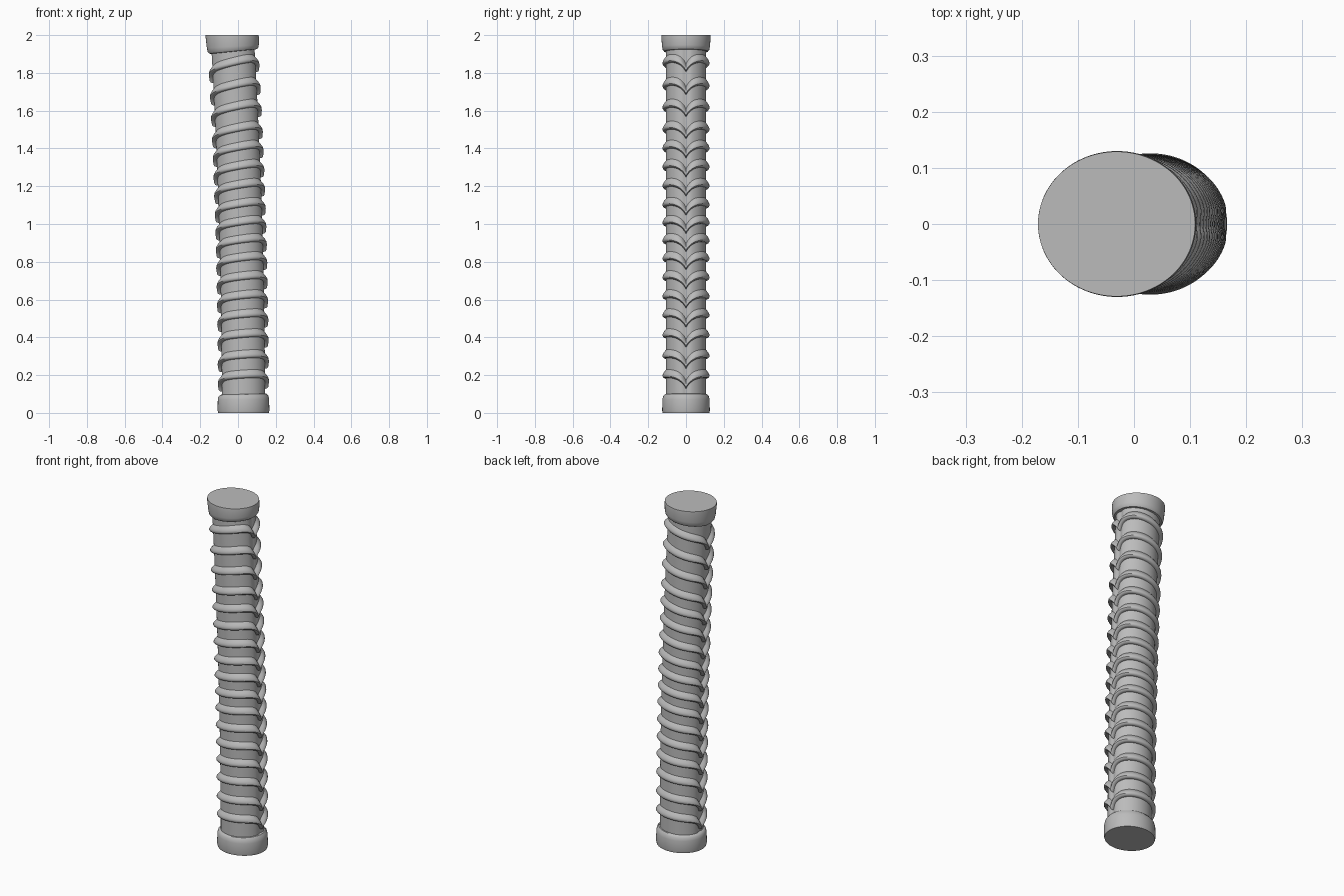
import bpy, bmesh
from math import sin, cos, exp, pi

if "Cube" in bpy.data.objects:
    bpy.data.objects.remove(bpy.data.objects["Cube"])

SIDES = 96

stone = bpy.data.materials.new("grey stone")
stone.use_nodes = True
stone.diffuse_color = (0.5, 0.5, 0.5, 1)
stone.node_tree.nodes["Principled BSDF"].inputs["Base Color"].default_value = (0.5, 0.5, 0.5, 1)


def surface(angle, z, out, groove=0.008):
    """Point on the gently bowed oval shaft, pushed outward by out."""
    out -= groove * exp(-(sin(angle) / 0.15) ** 2)
    bow = 0.029 - 0.015 * z * z
    return (bow + (0.118 + out) * cos(angle), (0.107 + out) * sin(angle), z)


def loft(name, rows, closed):
    """Skin loops of points, either capped at both ends or closed into a ring."""
    bm = bmesh.new()
    loops = [[bm.verts.new(p) for p in row] for row in rows]
    pairs = list(zip(loops, loops[1:]))
    if closed:
        pairs.append((loops[-1], loops[0]))
    else:
        bm.faces.new(loops[0])
        bm.faces.new(loops[-1])
    for low, high in pairs:
        for i in range(SIDES):
            j = (i + 1) % SIDES
            bm.faces.new((low[i], low[j], high[j], high[i]))
    bmesh.ops.recalc_face_normals(bm, faces=bm.faces)
    mesh = bpy.data.meshes.new(name)
    bm.to_mesh(mesh)
    bm.free()
    mesh.materials.append(stone)
    obj = bpy.data.objects.new(name, mesh)
    bpy.context.collection.objects.link(obj)
    bpy.ops.object.select_all(action='DESELECT')
    obj.select_set(True)
    bpy.context.view_layer.objects.active = obj
    bpy.ops.object.shade_smooth_by_angle(angle=0.7)


ANGLES = [2 * pi * i / SIDES for i in range(SIDES)]

# Shaft
loft("shaft", [[surface(a, 0.04 + 1.92 * k / 40, 0) for a in ANGLES]
               for k in range(41)], False)

# End collars: (height, outward push, tilt) from bottom to top
bottom = [(0, 0.016, 0), (0.012, 0.019, 0), (0.07, 0.018, 0),
          (0.088, 0.014, 0.002), (0.098, 0.006, 0.003), (0.1, -0.004, 0.003)]
top = [(1.912, -0.004, 0.012), (1.914, 0.01, 0.012), (1.924, 0.017, 0.012),
       (1.94, 0.02, 0.008), (1.985, 0.023, 0), (2, 0.022, 0)]
for name, profile in (("bottom_collar", bottom), ("top_collar", top)):
    loft(name, [[surface(a, z + tilt * cos(a), out, 0) for a in ANGLES]
                for z, out, tilt in profile], False)

# Raised rings dipping to a point on both sides, tilting more toward the top
RIDGE = [(0.036, -0.006), (0.026, 0.004), (0.016, 0.013), (0.006, 0.019),
         (-0.004, 0.02), (-0.011, 0.015), (-0.014, 0.006), (-0.014, -0.006)]
HEIGHTS = [0.2, 0.305, 0.415, 0.52, 0.62, 0.72, 0.82, 0.915, 1.01,
           1.105, 1.205, 1.305, 1.405, 1.505, 1.62, 1.735, 1.855]


def ring_height(angle, z):
    tilt = 0.005 + 0.013 * z
    return z + tilt * cos(angle) - 0.066 * exp(-abs(sin(angle)) / 0.32)


for number, height in enumerate(HEIGHTS, 1):
    loft(f"ring_{number}", [[surface(a, ring_height(a, height) + dz,
                                     out * (0.85 + 0.25 * cos(a) ** 2))
                             for a in ANGLES] for dz, out in RIDGE], True)
